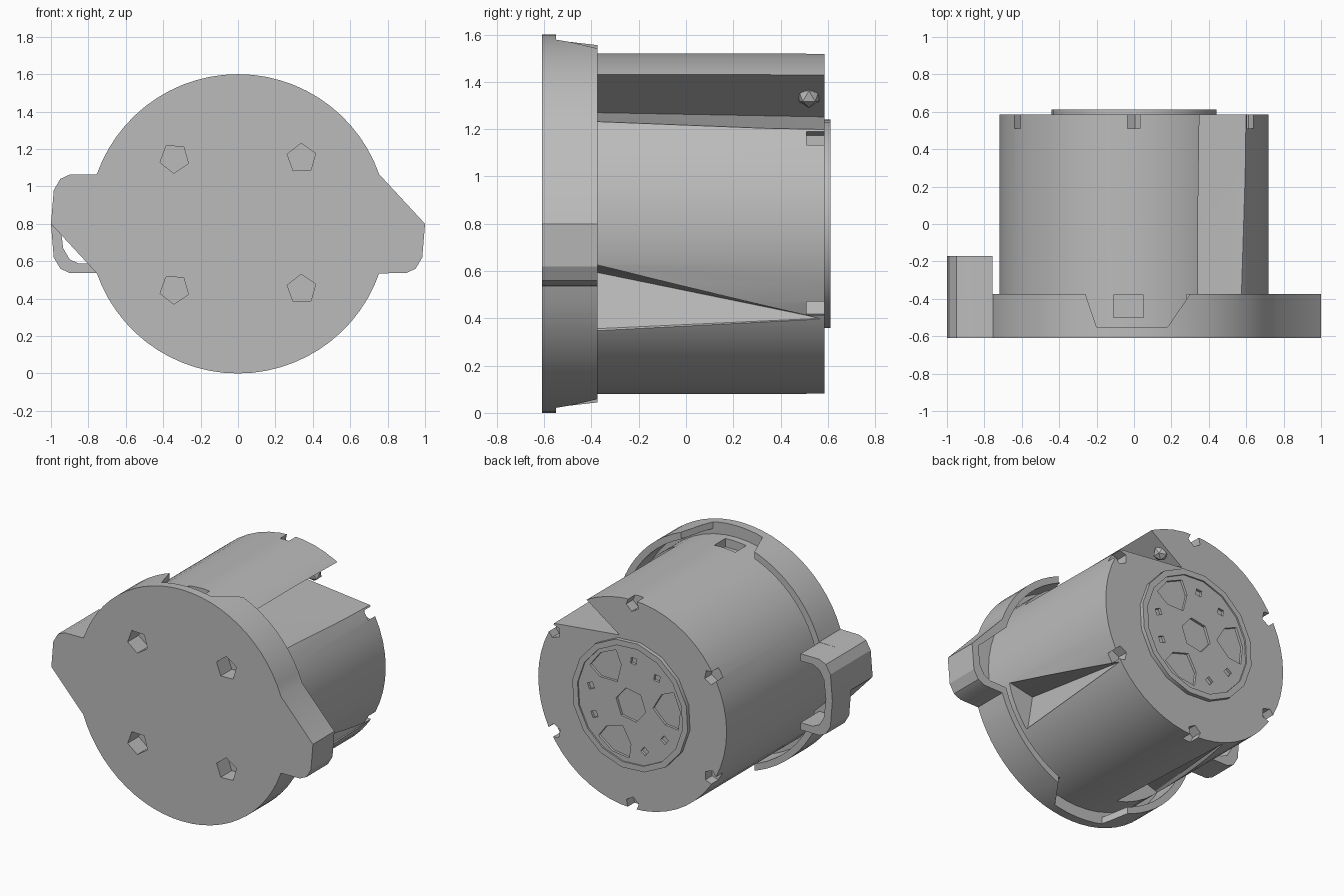
import bpy, bmesh, math
from math import cos, sin, radians
from mathutils import Vector

if "Cube" in bpy.data.objects:
    bpy.data.objects.remove(bpy.data.objects["Cube"])

CZ = 0.8                       # height of the main axis
FRONT, PLATE, RIM, BACK = -0.61, -0.55, -0.375, 0.585

grey = bpy.data.materials.new("plain_grey")
grey.use_nodes = True
grey.diffuse_color = (0.5, 0.5, 0.5, 1)
grey.node_tree.nodes["Principled BSDF"].inputs["Base Color"].default_value = (0.5, 0.5, 0.5, 1)


def make(name, bm):
    bmesh.ops.recalc_face_normals(bm, faces=bm.faces)
    mesh = bpy.data.meshes.new(name)
    bm.to_mesh(mesh)
    bm.free()
    mesh.materials.append(grey)
    ob = bpy.data.objects.new(name, mesh)
    bpy.context.scene.collection.objects.link(ob)
    return ob


def prism(name, pts, y0, y1):
    """Extrude an (x, height above axis) outline along y."""
    bm = bmesh.new()
    face = bm.faces.new([bm.verts.new((x, y0, CZ + z)) for x, z in pts])
    ext = bmesh.ops.extrude_face_region(bm, geom=[face])["geom"]
    bmesh.ops.translate(bm, vec=(0, y1 - y0, 0),
                        verts=[g for g in ext if isinstance(g, bmesh.types.BMVert)])
    return make(name, bm)


def hull(name, pts):
    bm = bmesh.new()
    for x, y, z in pts:
        bm.verts.new((x, y, CZ + z))
    bmesh.ops.convex_hull(bm, input=bm.verts)
    return make(name, bm)


def polar(r, deg):
    return r * cos(radians(deg)), r * sin(radians(deg))


def ring(r, n, cx=0, cz=0, turn=0):
    return [(cx + p[0], cz + p[1]) for p in (polar(r, turn + 360 * i / n) for i in range(n))]


def cut(ob, cutters):
    for c in cutters:
        c.hide_render = True
        mod = ob.modifiers.new("cut", 'BOOLEAN')
        mod.operation, mod.solver, mod.object = 'DIFFERENCE', 'EXACT', c
        bpy.context.view_layer.objects.active = ob
        bpy.ops.object.modifier_apply(modifier=mod.name)


def discard(cutters):
    for c in cutters:
        bpy.data.objects.remove(c)


def ear_side(inset):
    """Upper half of the ear outline, from the disc out to the tip."""
    return [(x - inset, z - inset) for x, z in
            ((0.90, 0.263), (0.95, 0.24), (0.985, 0.18))] + [(1 - inset, 0)]


def outline(r, inset):
    start = math.degrees(math.asin((0.265 - inset) / r))
    n = 26
    top = [polar(r, start + (180 - 2 * start) * i / n) for i in range(n + 1)]
    left = [(-x, z) for x, z in ear_side(inset)]
    half = top + left
    return half + [(-x, -z) for x, z in half]


# Front flange: a plate with a hollow rim behind it
flange = prism("front_flange", outline(0.8, 0), FRONT, RIM)
hollow = prism("flange_hollow", outline(0.755, 0.05), PLATE, 0)
gaps = [hull("rim_gap", [(x, y, s * z) for z in (0.7, 0.9)
                         for x, y in ((-0.26, RIM), (0.3, RIM), (-0.2, PLATE), (0.18, PLATE),
                                      (-0.26, 0), (0.3, 0))]) for s in (1, -1)]
pockets = [prism("screw_pocket", ring(0.08, 5, sx * 0.34, sz * 0.35, 20 * sx), FRONT - 0.1, FRONT + 0.12)
           for sx in (1, -1) for sz in (1, -1)]
cut(flange, [hollow] + gaps + pockets)

# Deep ear wall on one side
outer = [(0.757, 0.263)] + ear_side(0)
inner = [(0.757, 0.213)] + ear_side(0.05)
loop = lambda half: half + [(x, -z) for x, z in reversed(half[:-1])]
deep_ear = prism("deep_ear_wall", [(-x, z) for x, z in loop(outer) + loop(inner)[::-1]], RIM, -0.17)

# Main drum
body = prism("drum_body", ring(0.72, 52), PLATE, BACK)

# Undercut slot along the upper side
slot = hull("side_slot", [p for y, dz in ((RIM, 0.04), (0.7, 0)) for p in
                          ((0.1, y, 0.45 + dz / 2), (0.61, y, 0.81), (0.85, y, 0.37 + dz))])


# Tapered recesses, widest at the flange and fading out at the back
def recess(a0, a1, a_in, a_end):
    pts = [(polar(r, a), RIM) for r, a in ((0.84, a0), (0.705, a0), (0.705, a1), (0.84, a1), (0.55, a_in))]
    pts += [(polar(r, a_end), 0.57) for r in (0.715, 0.84)]
    return hull("tapered_recess", [(x, y, z) for (x, z), y in pts])


recesses = [recess(-39, -14, -22, -34), recess(-134, -104, -125, -110)]
notches = [prism("rim_notch", ring(0.05, 5, *polar(0.69, 30 + 60 * i), 60 * i), 0.51, 0.7)
           for i in range(6)]
clip_pocket = hull("clip_pocket", [(x, y, z) for x in (-0.11, 0.05) for y in (-0.5, -0.38) for z in (0.66, 0.8)])
cut(body, [slot] + recesses + notches + pockets + [clip_pocket])
discard([hollow, slot, clip_pocket] + gaps + pockets + recesses + notches)

# Screw boss showing inside the slot
bm = bmesh.new()
bmesh.ops.create_icosphere(bm, subdivisions=1, radius=0.05)
bmesh.ops.translate(bm, verts=bm.verts, vec=Vector((0.22, 0.52, 1.34)))
boss = make("screw_boss", bm)

# Rear hub with a raised rim and shaped pockets
hub = prism("rear_hub", ring(0.445, 16, turn=8), BACK - 0.05, 0.612)
hub_cuts = [prism("hub_dish", ring(0.405, 16, turn=8), 0.602, 0.7),
            prism("hub_socket", ring(0.115, 6, turn=10), 0.57, 0.7)]
for a in (52, 172, 292):
    fan = [polar(0.17, a), polar(0.27, a - 22), polar(0.37, a - 20),
           polar(0.38, a), polar(0.37, a + 20), polar(0.27, a + 22)]
    hub_cuts.append(prism("hub_window", fan, 0.575, 0.7))
    for da in (42, 78):
        hub_cuts.append(prism("hub_hole", ring(0.03, 4, *polar(0.31, a + da), a), 0.575, 0.7))
cut(hub, hub_cuts)
discard(hub_cuts)

# Smooth shading on the curved walls only
for ob in (flange, deep_ear, body, hub):
    bpy.ops.object.select_all(action='DESELECT')
    ob.select_set(True)
    bpy.context.view_layer.objects.active = ob
    bpy.ops.object.shade_smooth_by_angle(angle=radians(25))
